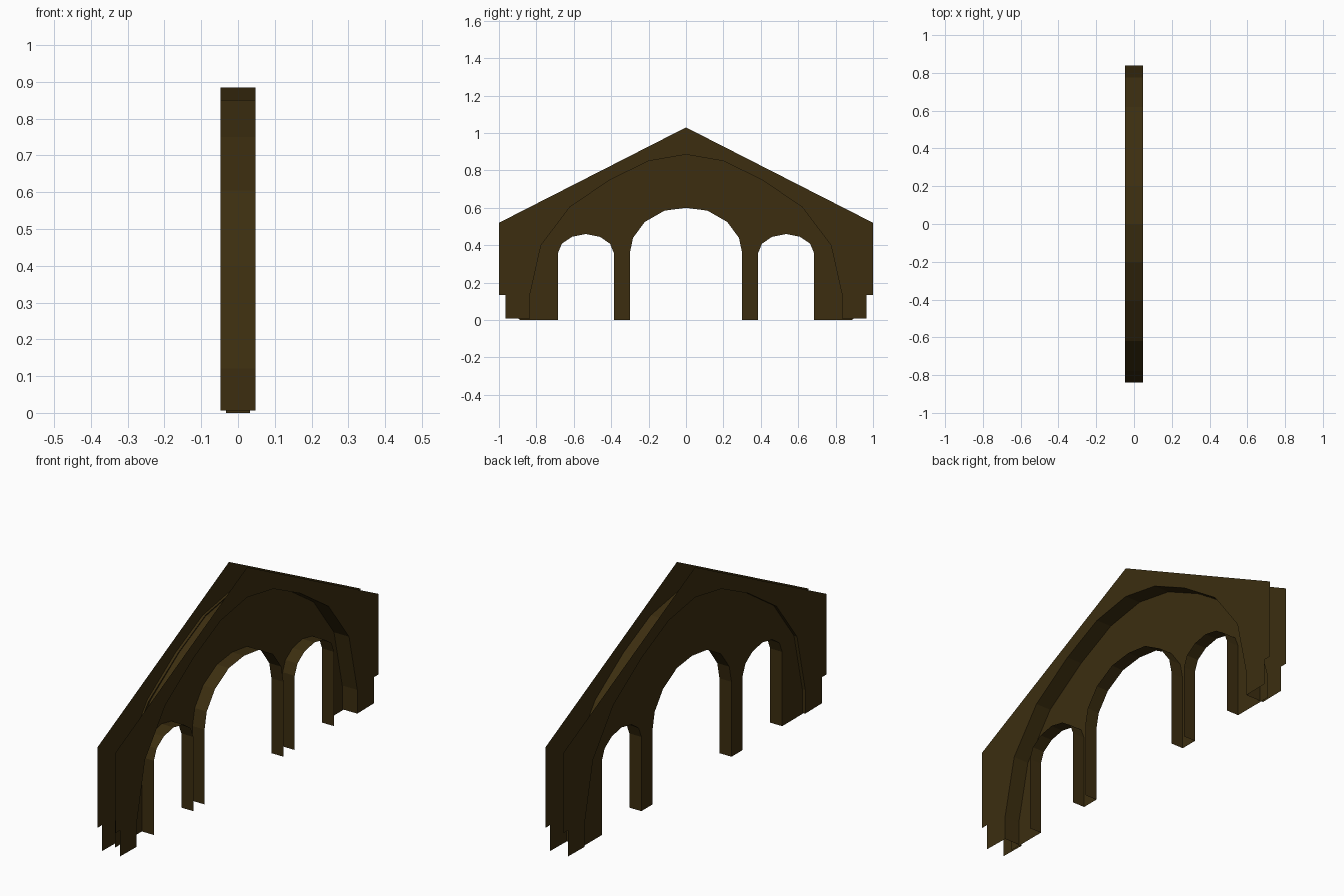
import bpy

if "Cube" in bpy.data.objects:
    bpy.data.objects.remove(bpy.data.objects["Cube"])

OUT, IN = 0.048, 0.032   # half depth of the gable sheets / of the small arches

mat = bpy.data.materials.new("dark_timber")
mat.diffuse_color = (0.045, 0.027, 0.005, 1)
mat.use_nodes = True
mat.node_tree.nodes["Principled BSDF"].inputs["Base Color"].default_value = mat.diffuse_color


def make(name, verts, faces):
    me = bpy.data.meshes.new(name)
    me.from_pydata(verts, [], faces)
    me.materials.append(mat)
    ob = bpy.data.objects.new(name, me)
    bpy.context.collection.objects.link(ob)
    return ob


def full(half):
    """Mirror a half profile ending on y = 0 into a whole one (right to left)."""
    return half + [(-y, z) for y, z in reversed(half[:-1])]


def shift(profile, dy):
    return [(y + dy, z) for y, z in profile]


def sheet(name, x, outline, flip=False):
    pts = outline[::-1] if flip else outline
    return make(name, [(x, y, z) for y, z in pts], [list(range(len(pts)))])


def strip(name, profile, x0, x1):
    """Open band swept across the depth along a profile."""
    n = len(profile)
    verts = [(x, y, z) for x in (x0, x1) for y, z in profile]
    return make(name, verts, [(i, i + 1, n + i + 1, n + i) for i in range(n - 1)])


# Profiles, given from the right base up to the crown
big_arch = full([(0.838, 0.006), (0.838, 0.12), (0.775, 0.40), (0.62, 0.605),
                 (0.405, 0.75), (0.2, 0.85), (0, 0.885)])
mid_arch = full([(0.3, 0), (0.3, 0.36), (0.283, 0.44), (0.22, 0.525),
                 (0.115, 0.585), (0, 0.6)])
small = full([(0.15, 0), (0.15, 0.357), (0.129, 0.408), (0.075, 0.445), (0, 0.46)])
right_arch, left_arch = shift(small, 0.535), shift(small, -0.535)
gable = full([(0.965, 0.008), (0.965, 0.133), (1.0, 0.133), (1.0, 0.52), (0, 1.03)])
panel_edge = full([(0.89, 0), (0.89, 0.12), (0.80, 0.40), (0.635, 0.605),
                   (0.405, 0.755), (0.2, 0.855), (0, 0.89)])

# Gable sheets on both sides, each opened by the big arch
outline = gable + big_arch[::-1]
sheet("gable_sheet_right", OUT, outline)
sheet("gable_sheet_left", -OUT, outline, flip=True)

# Underside of the big arch, through the whole depth
strip("big_arch_soffit", big_arch, -OUT, OUT)

# Recessed panel with three openings
sheet("arcade_panel", -IN, panel_edge + left_arch[::-1] + mid_arch[::-1] + right_arch[::-1],
      flip=True)

# Linings of the three openings
for name, prof in (("middle", mid_arch), ("right", right_arch), ("left", left_arch)):
    strip(name + "_arch_lining", prof, -IN, IN)
